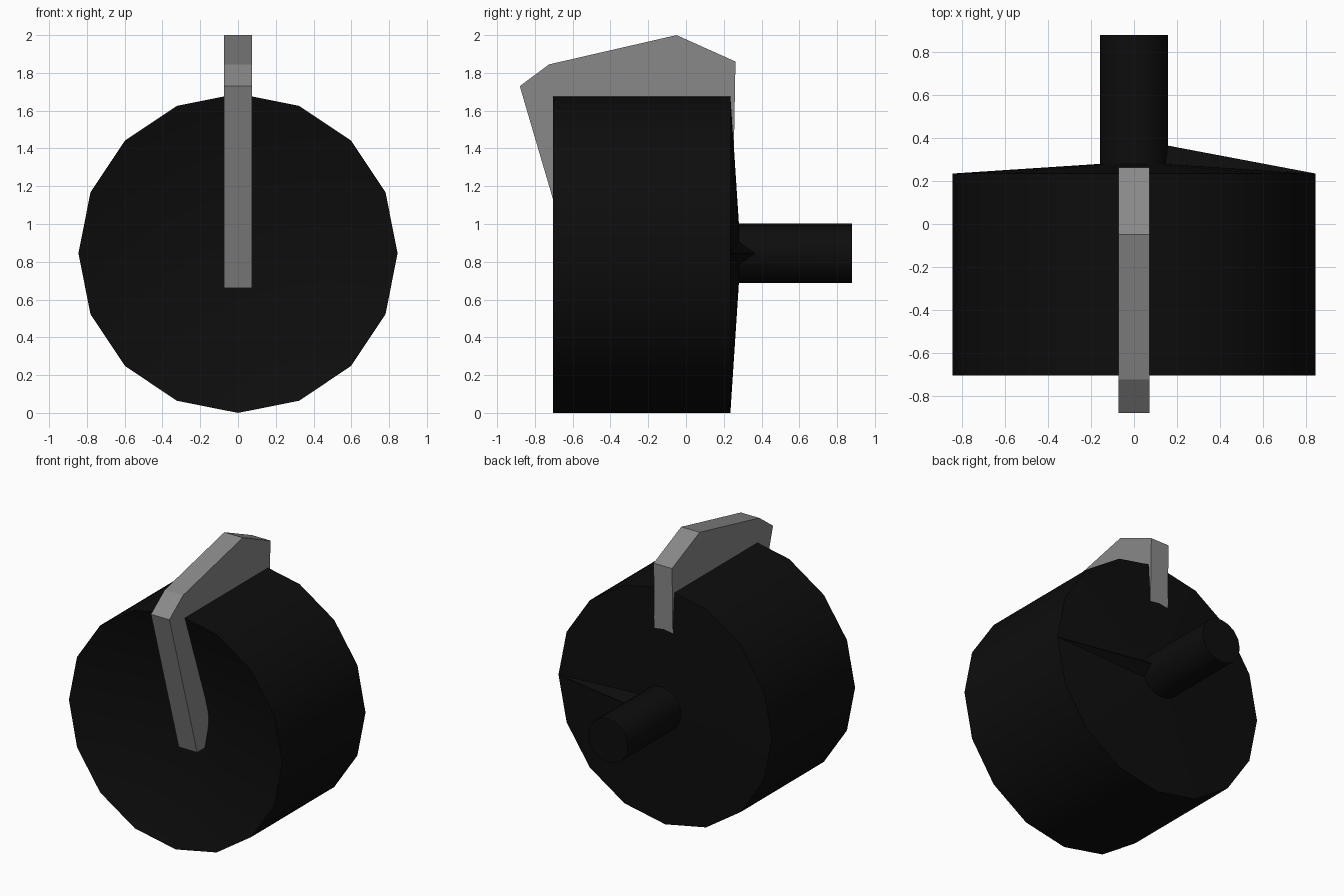
import bpy
import bmesh
from math import sin, cos, pi, radians

cube = bpy.data.objects.get("Cube")
if cube:
    bpy.data.objects.remove(cube, do_unlink=True)

SIDES = 16
CENTRE_Z = 0.845


def make_material(name, value):
    mat = bpy.data.materials.new(name)
    mat.use_nodes = True
    colour = (value, value, value, 1)
    mat.diffuse_color = colour
    mat.node_tree.nodes["Principled BSDF"].inputs["Base Color"].default_value = colour
    return mat


def finish(name, bm, mat):
    bmesh.ops.recalc_face_normals(bm, faces=bm.faces)
    mesh = bpy.data.meshes.new(name)
    bm.to_mesh(mesh)
    bm.free()
    mesh.materials.append(mat)
    obj = bpy.data.objects.new(name, mesh)
    bpy.context.collection.objects.link(obj)
    return obj


def add_ring(bm, radius, y):
    return [bm.verts.new((radius * cos(2 * pi * i / SIDES), y,
                          CENTRE_Z + radius * sin(2 * pi * i / SIDES)))
            for i in range(SIDES)]


black = make_material("black", 0.004)
grey = make_material("grey", 0.25)

# Drum with a sunken conical front, shallow conical back and a shaft
bm = bmesh.new()
rings = [add_ring(bm, r, y) for r, y in
         [(0.845, -0.705), (0.845, 0.235), (0.158, 0.28), (0.158, 0.88)]]
rings[2][0].co.y = 0.365  # raised sliver beside the shaft
for a, b in zip(rings, rings[1:]):
    for i in range(SIDES):
        j = (i + 1) % SIDES
        bm.faces.new((a[i], a[j], b[j], b[i]))
apex = bm.verts.new((0, -0.41, CENTRE_Z))
for i in range(SIDES):
    bm.faces.new((apex, rings[0][i], rings[0][(i + 1) % SIDES]))
bm.faces.new(rings[3])
# Split the bent back faces towards the raised corner
bm.edges.ensure_lookup_table()
for i in (0, SIDES - 1):
    j = (i + 1) % SIDES
    corners = (rings[1][i], rings[1][j], rings[2][j], rings[2][i])
    face = next(f for f in bm.faces if set(f.verts) == set(corners))
    ends = (rings[1][0], rings[2][j if i == 0 else i])
    bmesh.utils.face_split(face, *ends)
drum = finish("drum_and_shaft", bm, black)

bpy.ops.object.select_all(action="DESELECT")
drum.select_set(True)
bpy.context.view_layer.objects.active = drum
bpy.ops.object.shade_smooth_by_angle(angle=radians(30))

# Pointer fin that wraps over the drum, as a side outline extruded across x
outline = [(-0.88, 1.73), (-0.725, 1.845), (-0.05, 2.0), (0.262, 1.86),
           (0.25, 1.2), (-0.3, 1.2), (-0.3, 0.66), (-0.566, 0.66)]
bm = bmesh.new()
left, right = ([bm.verts.new((x, y, z)) for y, z in outline] for x in (0.073, -0.073))
bm.faces.new(left)
bm.faces.new(right)
for i in range(len(outline)):
    j = (i + 1) % len(outline)
    bm.faces.new((left[i], left[j], right[j], right[i]))
finish("pointer_fin", bm, grey)
